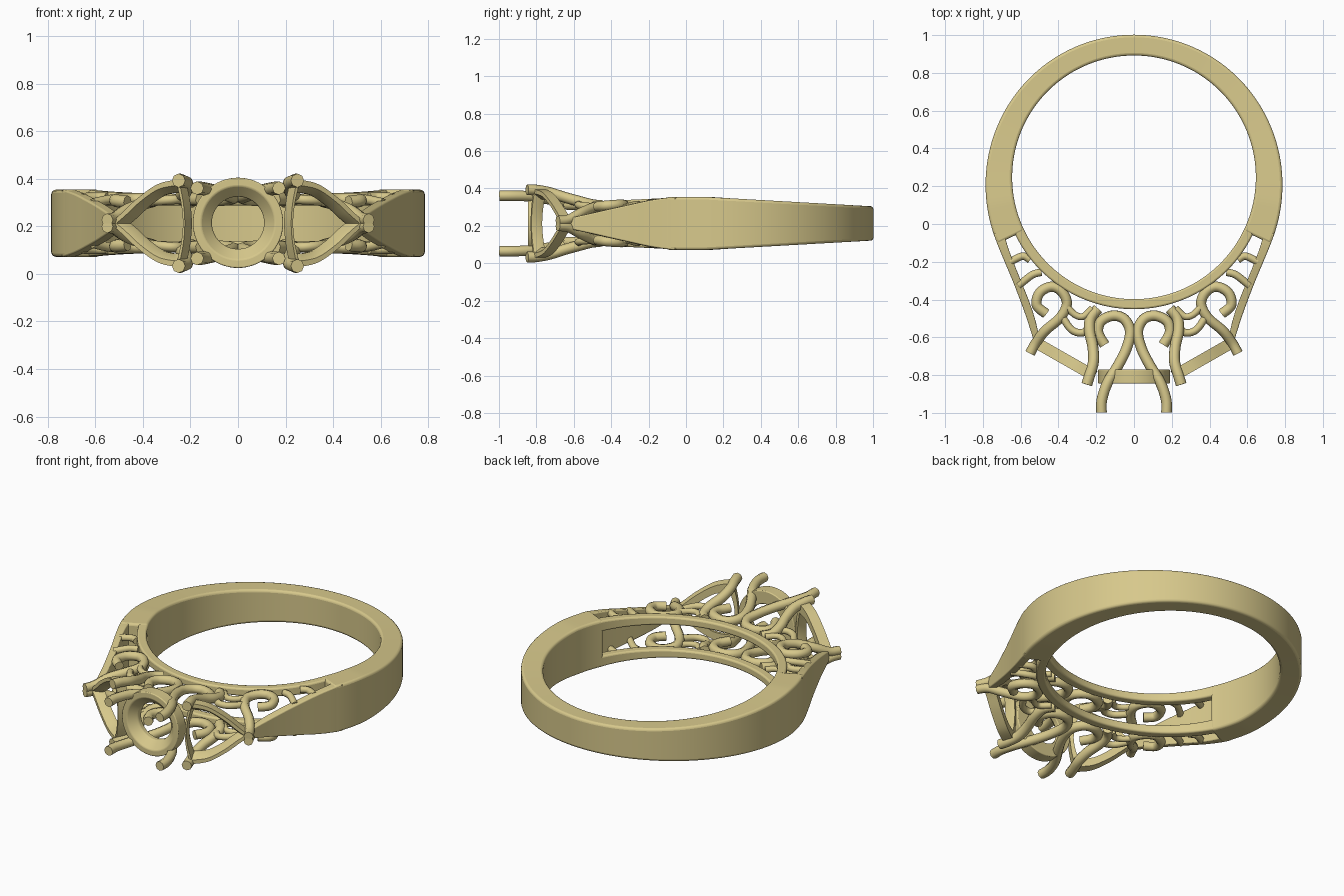
import bpy, bmesh
from math import sin, cos, pi, radians
from mathutils import Vector

if "Cube" in bpy.data.objects:
    bpy.data.objects.remove(bpy.data.objects["Cube"])

ZC = 0.213          # middle height of the ring
CY, RI = 0.247, 0.645   # finger hole centre and radius
mat = bpy.data.materials.new("gold")
mat.diffuse_color = (0.68, 0.58, 0.26, 1)
mat.use_nodes = True
mat.node_tree.nodes["Principled BSDF"].inputs["Base Color"].default_value = mat.diffuse_color


def finish(obj, bevel=0.0):
    bpy.context.scene.collection.objects.link(obj)
    obj.data.materials.append(mat)
    bpy.context.view_layer.objects.active = obj
    bpy.ops.object.select_all(action='DESELECT')
    obj.select_set(True)
    if bevel:
        m = obj.modifiers.new("bevel", 'BEVEL')
        m.width, m.segments, m.limit_method, m.angle_limit = bevel, 3, 'ANGLE', radians(40)
    if obj.type == 'MESH':
        bpy.ops.object.shade_smooth_by_angle(angle=radians(35))


def loft(name, loops, closed=False, bevel=0.0):
    """Skin a list of equal-length closed loops; cap the ends unless closed."""
    bm = bmesh.new()
    rows = [[bm.verts.new(p) for p in l] for l in loops]
    n = len(rows[0])
    for i in range(len(rows) if closed else len(rows) - 1):
        a, b = rows[i], rows[(i + 1) % len(rows)]
        for j in range(n):
            bm.faces.new((a[j], a[(j + 1) % n], b[(j + 1) % n], b[j]))
    if not closed:
        bm.faces.new(rows[0])
        bm.faces.new(rows[-1])
    bmesh.ops.recalc_face_normals(bm, faces=bm.faces)
    me = bpy.data.meshes.new(name)
    bm.to_mesh(me)
    bm.free()
    finish(bpy.data.objects.new(name, me), bevel)


def smooth_path(pts, steps=6):
    """Catmull-Rom curve through tuples of any length."""
    p = [pts[0]] + list(pts) + [pts[-1]]
    out = []
    for i in range(1, len(p) - 2):
        for s in range(steps):
            t = s / steps
            out.append(tuple(0.5 * (2 * b + (c - a) * t + (2 * a - 5 * b + 4 * c - d) * t * t
                                    + (3 * b - a - 3 * c + d) * t ** 3)
                             for a, b, c, d in zip(*p[i - 1:i + 3])))
    return out + [tuple(pts[-1])]


def section(inner, outer, z0, z1):
    return [(*inner, ZC + z0), (*outer, ZC + z0), (*outer, ZC + z1), (*inner, ZC + z1)]


def polar(deg, r):
    return (r * sin(radians(deg)), CY + r * cos(radians(deg)))


# solid band around the back and sides
loops = []
for i in range(-58, 59):
    d = i * 2
    out = polar(d, 0.755 + 0.03 * (d / 90) ** 2)
    h = 0.142 - 0.05 * max(0, (out[1] - 0.1) / 0.9)
    loops.append(section(polar(d, RI), out, -h, h))
loft("band", loops, bevel=0.014)

# pair of inner rails under the head
for sz, side in ((1, "upper"), (-1, "lower")):
    loops = []
    for i in range(57, 124):
        d = i * 2
        h = 0.120 + 0.020 * min(1, (abs(d - 180) / 66) ** 2)
        loops.append(section(polar(d, RI), polar(d, 0.698), sz * 0.075, sz * h))
    loft(side + "_rail", loops, bevel=0.01)

# tapering outer shoulders: inner x, y, outer x, y, half height
shoulder = [(0.69, -0.04, 0.743, -0.05, 0.142), (0.668, -0.12, 0.722, -0.11, 0.136),
            (0.635, -0.21, 0.685, -0.2, 0.122), (0.595, -0.31, 0.643, -0.3, 0.1),
            (0.555, -0.41, 0.604, -0.4, 0.078), (0.522, -0.51, 0.568, -0.5, 0.055),
            (0.5, -0.61, 0.53, -0.62, 0.03)]
for sx, side in ((1, "right"), (-1, "left")):
    loft(side + "_shoulder", [section((sx * a, b), (sx * c, d), -h, h)
                              for a, b, c, d, h in smooth_path(shoulder)], bevel=0.01)

# round centre seat with conical opening
N = 64
profile = [(0.19, -0.77), (0.19, -0.845), (0.155, -0.845), (0.11, -0.80), (0.11, -0.77)]
loft("centre_seat", [[(r * cos(2 * pi * i / N), y, ZC + 0.002 + r * sin(2 * pi * i / N)) for r, y in profile]
                     for i in range(N)], closed=True, bevel=0.005)

# tilted three-sided side seats
tip, base = Vector((0.525, -0.625)), Vector((0.235, -0.79))
u = (tip - base).normalized()
nrm = Vector((u.y, -u.x))          # faces outward, towards -y
L = (tip - base).length
edge = smooth_path([(0, -0.185), (0.10, -0.165), (0.2, -0.105), (0.28, -0.04), (L, 0)], 7)
back = smooth_path([(0, 0.185), (-0.022, 0.09), (-0.03, 0), (-0.022, -0.09), (0, -0.185)], 4)
outline = edge + [(a, -b) for a, b in reversed(edge[:-1])] + back[1:-1]
for sx, side in ((1, "right"), (-1, "left")):
    loops = []
    for a, b in outline:
        row = []
        for k, depth in ((1, -0.03), (1, 0.03), (0.86, 0.03), (0.7, -0.01), (0.7, -0.03)):
            ka = 0.105 + (a - 0.105) * (k if a > 0.02 else (1 + k) / 2)
            p = base + u * ka + nrm * depth
            row.append((sx * p.x, p.y, ZC + b * k))
        loops.append(row)
    loft(side + "_side_seat", loops, closed=True)


def wires(name, pts, radius):
    """Round wire through (x, y, height from middle), repeated left/right and up/down."""
    cu = bpy.data.curves.new(name, 'CURVE')
    cu.dimensions, cu.bevel_depth, cu.bevel_resolution = '3D', radius, 2
    cu.use_fill_caps = True
    path = smooth_path(pts, 5)
    for sx in (1, -1):
        for sz in (1, -1):
            s = cu.splines.new('POLY')
            s.points.add(len(path) - 1)
            for q, (x, y, z) in zip(s.points, path):
                q.co = (sx * x, y, ZC + sz * z, 1)
            s.use_smooth = True
    ob = bpy.data.objects.new(name, cu)
    finish(ob)


# centre prongs curling into scrolls
wires("centre_prongs", [(0.172, -0.998, 0.148), (0.17, -0.93, 0.148), (0.14, -0.84, 0.145),
                        (0.085, -0.75, 0.132), (0.04, -0.66, 0.118), (0.02, -0.57, 0.108),
                        (0.05, -0.505, 0.102), (0.11, -0.485, 0.1), (0.175, -0.515, 0.1),
                        (0.19, -0.575, 0.1), (0.155, -0.64, 0.1)], 0.028)
# outer prongs shared with the side seats
wires("side_prongs", [(0.25, -0.85, 0.18), (0.235, -0.80, 0.178), (0.215, -0.73, 0.165), (0.218, -0.65, 0.14),
                      (0.235, -0.57, 0.118), (0.23, -0.5, 0.1), (0.19, -0.45, 0.095)], 0.029)
# shoulder prongs curling into scrolls
wires("shoulder_prongs", [(0.55, -0.685, 0.014), (0.52, -0.63, 0.02), (0.47, -0.565, 0.055),
                          (0.39, -0.495, 0.085), (0.355, -0.42, 0.095), (0.385, -0.355, 0.1),
                          (0.44, -0.332, 0.1), (0.50, -0.365, 0.1), (0.515, -0.43, 0.095),
                          (0.465, -0.475, 0.09)], 0.027)
# small linking bars and braces
wires("upper_bar", [(0.55, -0.19, 0.11), (0.59, -0.17, 0.11), (0.655, -0.20, 0.108)], 0.02)
wires("lower_bar", [(0.49, -0.255, 0.1), (0.54, -0.27, 0.1), (0.61, -0.325, 0.085)], 0.02)
wires("inner_brace", [(0.22, -0.445, 0.1), (0.27, -0.49, 0.1), (0.32, -0.475, 0.1), (0.365, -0.42, 0.1)], 0.018)
wires("outer_brace", [(0.225, -0.53, 0.1), (0.27, -0.575, 0.1), (0.33, -0.56, 0.095), (0.38, -0.49, 0.088)], 0.02)
